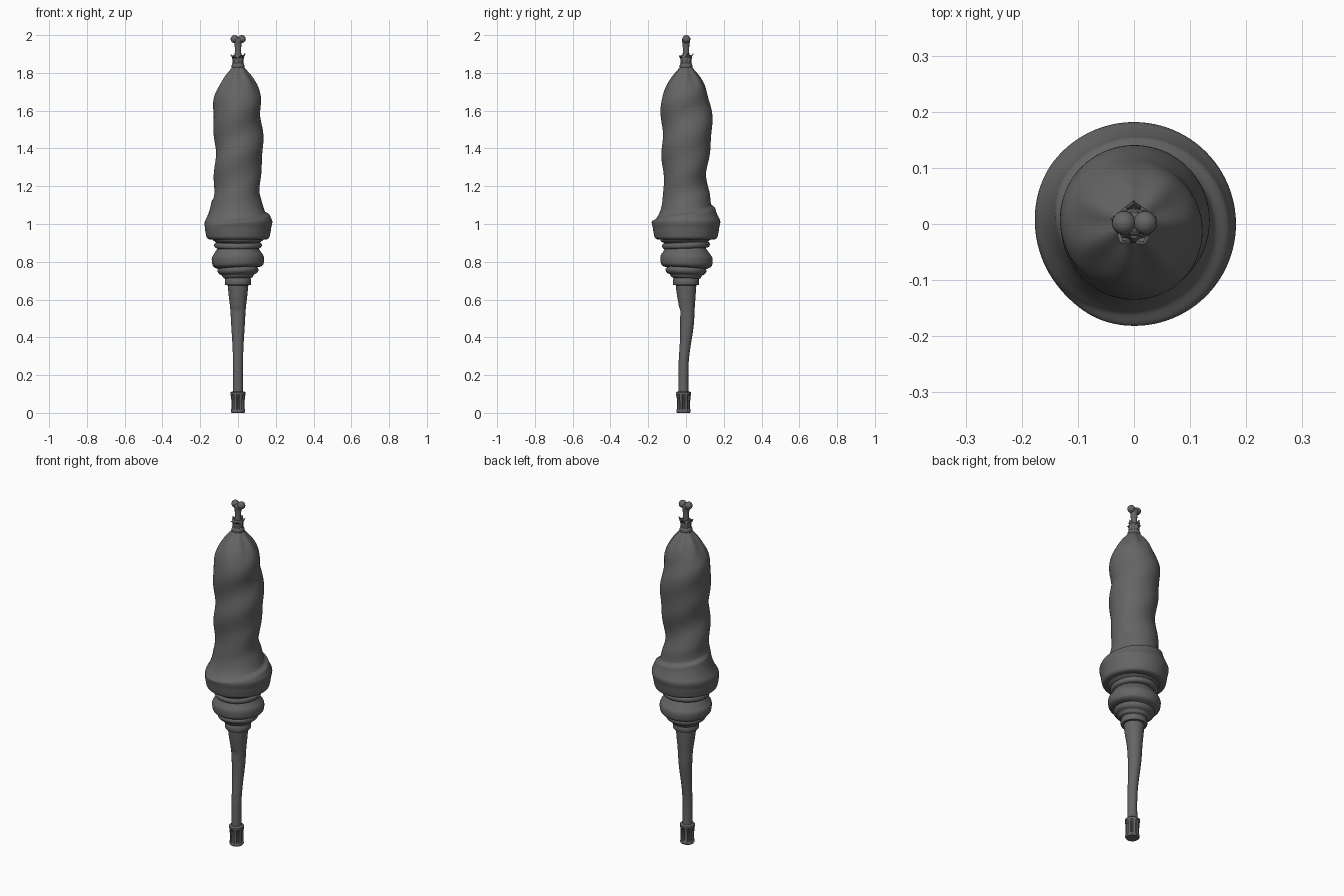
import bpy, math
from mathutils import Vector

cube = bpy.data.objects.get("Cube")
if cube:
    bpy.data.objects.remove(cube, do_unlink=True)

grey = bpy.data.materials.new("dark grey")
grey.use_nodes = True
colour = (0.13, 0.13, 0.13, 1)
grey.diffuse_color = colour
grey.node_tree.nodes["Principled BSDF"].inputs["Base Color"].default_value = colour


def smoothstep(a, b, x):
    t = min(1, max(0, (x - a) / (b - a)))
    return t * t * (3 - 2 * t)


def finish(name, verts, faces, angle=40):
    mesh = bpy.data.meshes.new(name)
    mesh.from_pydata(verts, [], faces)
    mesh.materials.append(grey)
    obj = bpy.data.objects.new(name, mesh)
    bpy.context.collection.objects.link(obj)
    bpy.ops.object.select_all(action='DESELECT')
    obj.select_set(True)
    bpy.context.view_layer.objects.active = obj
    bpy.ops.object.shade_smooth_by_angle(angle=math.radians(angle))
    return obj


def lathe(name, profile, sides=48, shape=None, centre=None, angle=40):
    """Turn (radius, z) points; shape(theta, r, z) may bend the result."""
    verts, faces = [], []
    for r, z in profile:
        cx, cy = centre(z) if centre else (0, 0)
        for i in range(sides):
            t = math.tau * i / sides
            rr, zz = shape(t, r, z) if shape else (r, z)
            verts.append((cx + rr * math.cos(t), cy + rr * math.sin(t), zz))
    for k in range(len(profile) - 1):
        for i in range(sides):
            j = (i + 1) % sides
            a, b = k * sides, (k + 1) * sides
            faces.append((a + i, a + j, b + j, b + i))
    faces.append(tuple(reversed(range(sides))))
    last = (len(profile) - 1) * sides
    faces.append(tuple(range(last, last + sides)))
    return finish(name, verts, faces, angle)


def resample(points, steps):
    """Smooth curve through (radius, z) points."""
    out = []
    for k in range(len(points) - 1):
        p = [Vector(points[min(max(k + d, 0), len(points) - 1)]) for d in (-1, 0, 1, 2)]
        for s in range(steps):
            t = s / steps
            out.append(tuple(0.5 * (2 * p[1] + (p[2] - p[0]) * t
                       + (2 * p[0] - 5 * p[1] + 4 * p[2] - p[3]) * t * t
                       + (3 * p[1] - p[0] - 3 * p[2] + p[3]) * t ** 3)))
    return out + [points[-1]]


# Handle: a slim taper that bows backwards towards the top
def handle_centre(z):
    return 0, -0.014 + 0.02 * smoothstep(0.22, 0.5, z) - 0.006 * smoothstep(0.5, 0.69, z)


def handle_shape(t, r, z):
    # shallow notch in the front
    front = max(0, math.cos(t + math.pi / 2 + 0.15))
    cut = smoothstep(0.49, 0.545, z) * (1 - smoothstep(0.545, 0.56, z))
    return r - 0.006 * cut * front ** 6, z


lathe("handle", resample([(0.027, 0.09), (0.026, 0.2), (0.028, 0.33), (0.035, 0.45),
                          (0.041, 0.55), (0.049, 0.62), (0.056, 0.69)], 8),
      32, handle_shape, handle_centre)


# Ribbed foot
def ribs(t, r, z):
    ridged = smoothstep(0.008, 0.018, z) * (1 - smoothstep(0.088, 0.095, z))
    return r - 0.007 * ridged * (math.cos(8 * t) > 0.1), z


lathe("foot", [(0.034, 0), (0.038, 0.006), (0.038, 0.012), (0.036, 0.022), (0.036, 0.06),
               (0.037, 0.086), (0.04, 0.097), (0.04, 0.108), (0.034, 0.113), (0.025, 0.113)],
      64, ribs, lambda z: (0, -0.013))

# Stacked collars
lathe("lower_collar", [(0.05, 0.675), (0.067, 0.677), (0.07, 0.683), (0.07, 0.708),
                       (0.066, 0.714), (0.05, 0.716)])
lathe("flared_collar", resample([(0.05, 0.71), (0.075, 0.715), (0.085, 0.73), (0.1, 0.738),
                                 (0.108, 0.752), (0.104, 0.765), (0.08, 0.775)], 4),
      48, lambda t, r, z: (r, z + 0.004 * math.cos(t + 1)))
lathe("upper_collar", resample([(0.1, 0.868), (0.12, 0.874), (0.126, 0.885), (0.124, 0.897),
                                (0.117, 0.903), (0.13, 0.912), (0.136, 0.922), (0.12, 0.935)], 4),
      48, lambda t, r, z: (r, z + 0.005 * math.sin(t)))


# Padded roll under the skirt
def roll_shape(t, r, z):
    fold = math.sin(t - (z - 0.8) * 18)
    return r * (1 + 0.02 * fold), z + 0.009 * math.sin(t + 2.4) * smoothstep(0.12, 0.07, r) \
        + 0.006 * math.sin(t + 2.4)


lathe("padded_roll", resample([(0.07, 0.762), (0.11, 0.768), (0.132, 0.78), (0.138, 0.805),
                               (0.136, 0.828), (0.122, 0.85), (0.112, 0.866), (0.1, 0.885)], 5),
      64, roll_shape)


# Twisted cloth body: helical folds plus a wrapped skirt
def cloth_shape(t, r, z):
    fade = smoothstep(1.0, 1.14, z) * (1 - smoothstep(1.62, 1.8, z))
    phase = t - (z - 1.5) * 15
    folds = 0.0065 * math.sin(phase) + 0.004 * math.sin(2 * phase + 0.7) \
        + 0.003 * math.sin(t * 2 - z * 9)
    # overlapping edge climbing round the skirt
    climb = ((t + 2.6) % math.tau) / math.tau
    edge = 0.985 + 0.15 * climb
    ends = smoothstep(0, 0.12, climb) * (1 - smoothstep(0.8, 1, climb))
    wrap = ends * (0.013 * (1 - smoothstep(edge, edge + 0.018, z))
                   - 0.005 * smoothstep(edge, edge + 0.018, z)
                   * (1 - smoothstep(edge + 0.03, edge + 0.09, z)))
    wrap *= smoothstep(0.97, 1.03, z)
    # gathered pleats where the cloth is tied
    pleats = 0.05 * r * math.cos(7 * t) * smoothstep(1.68, 1.79, z)
    return r + folds * fade + wrap + pleats, z


cloth = [(0.1, 0.918), (0.145, 0.918), (0.164, 0.926), (0.171, 0.95), (0.175, 0.98),
         (0.172, 1.01), (0.157, 1.04), (0.142, 1.075), (0.13, 1.12), (0.119, 1.19),
         (0.119, 1.27), (0.125, 1.37), (0.129, 1.46), (0.13, 1.56), (0.128, 1.63),
         (0.119, 1.685), (0.1, 1.735), (0.072, 1.78), (0.042, 1.817), (0.028, 1.835)]
lathe("cloth_body", resample(cloth, 8), 96, cloth_shape, angle=60)

# Tie band and gathered neck
lathe("tie_band", resample([(0.024, 1.822), (0.032, 1.825), (0.034, 1.838), (0.031, 1.848),
                            (0.025, 1.853)], 3), 32)
lathe("gathered_neck", [(0.026, 1.845), (0.027, 1.865), (0.03, 1.885), (0.024, 1.895), (0.01, 1.895)],
      48, lambda t, r, z: (r * (1 + 0.07 * math.cos(8 * t)), z))


# Ragged cloth tips around the bone
for n, (ang, height) in enumerate(((0.3, 0.03), (1.6, 0.03), (2.9, 0.025), (4.1, 0.015), (5.2, 0.02))):
    verts = []
    for depth in (0, -0.006):
        for dt, r, z in ((-0.5, 0.025, 0), (0.5, 0.025, 0), (0.4, 0.035, 0.5),
                         (0, 0.042, 1), (-0.4, 0.035, 0.5)):
            a = ang + dt
            verts.append(((r + depth) * math.cos(a), (r + depth) * math.sin(a), 1.873 + z * height))
    sides = [(i, i + 5, (i + 1) % 5 + 5, (i + 1) % 5) for i in range(5)]
    finish("cloth_tip_%d" % (n + 1), verts, [(0, 1, 2, 3, 4), (9, 8, 7, 6, 5)] + sides)

# Bone finial with a two-lobed end
lathe("bone_shaft", resample([(0.018, 1.87), (0.017, 1.92), (0.018, 1.95), (0.022, 1.975),
                              (0.012, 1.985)], 4), 24)
for name, x, y in (("left_bone_knob", 0.02, 0.002), ("right_bone_knob", -0.018, 0.002)):
    lathe(name, [(0.021 * math.sin(math.pi * k / 12) + 0.0002,
                  1.979 - 0.021 * math.cos(math.pi * k / 12)) for k in range(13)],
          24, centre=lambda z, x=x, y=y: (x, y), angle=60)
